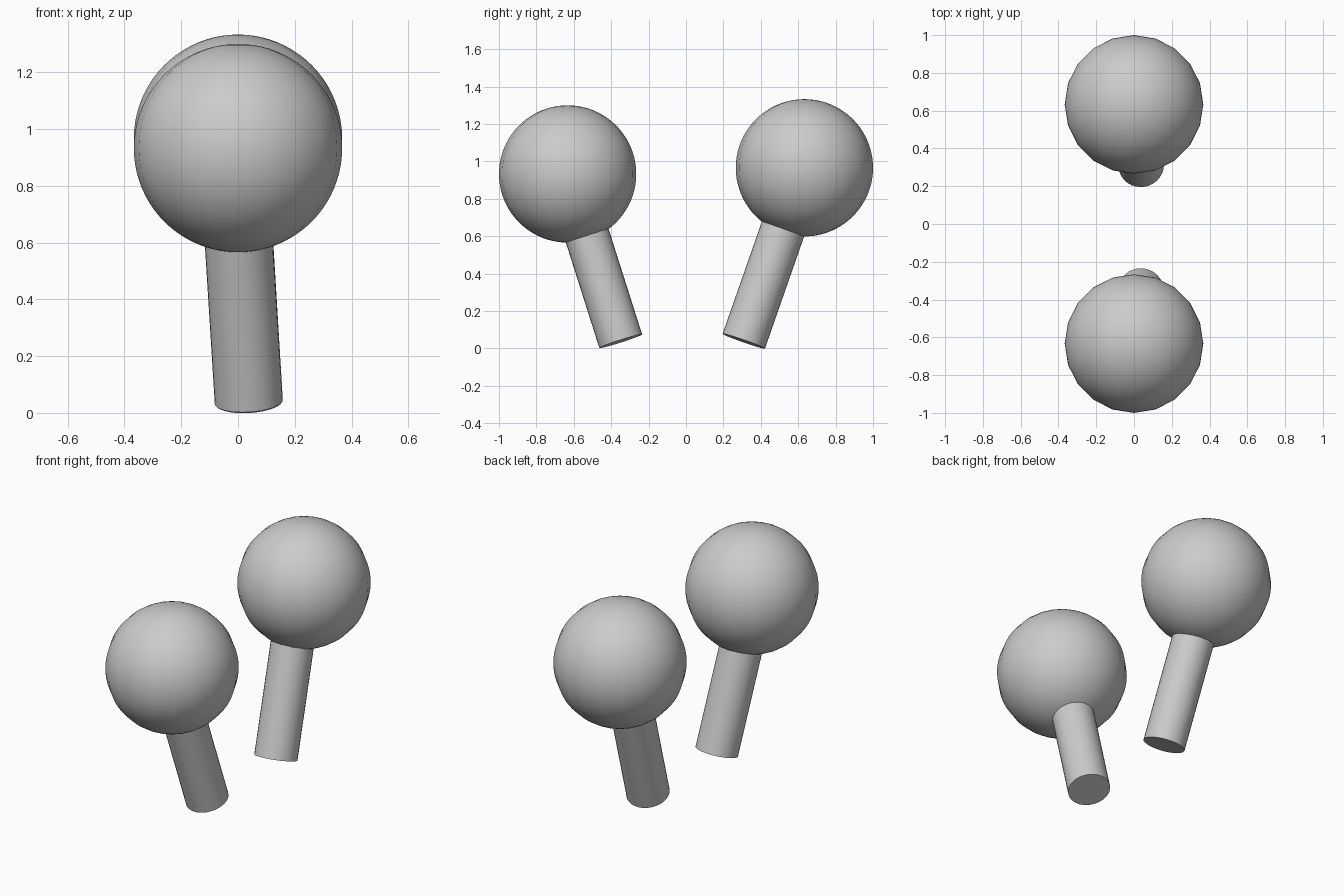
import bpy
from mathutils import Vector

if "Cube" in bpy.data.objects:
    bpy.data.objects.remove(bpy.data.objects["Cube"])

HEAD_R = 0.367
STEM_R = 0.12


def smooth(obj):
    bpy.context.view_layer.objects.active = obj
    bpy.ops.object.shade_smooth_by_angle()


def shaker(prefix, head, foot):
    """Ball head on a leaning round stem."""
    head, foot = Vector(head), Vector(foot)

    # Ball head: 20 sides around, finely divided from pole to pole
    bpy.ops.mesh.primitive_uv_sphere_add(segments=20, ring_count=40, radius=HEAD_R, location=head)
    ball = bpy.context.object
    ball.name = prefix + "_ball_head"
    smooth(ball)

    # Stem: leans out towards the head and ends just inside it
    axis = Vector((-0.018, head.y, head.z)) - foot
    length = axis.length - 0.28
    bpy.ops.mesh.primitive_cylinder_add(
        vertices=32, radius=STEM_R, depth=length,
        location=foot + axis.normalized() * length / 2,
        rotation=axis.to_track_quat('Z', 'Y').to_euler())
    stem = bpy.context.object
    stem.name = prefix + "_stem"
    smooth(stem)


shaker("front", (0, -0.633, 0.933), (0.038, -0.349, 0.039))
shaker("back", (0, 0.633, 0.966), (0.038, 0.309, 0.039))
